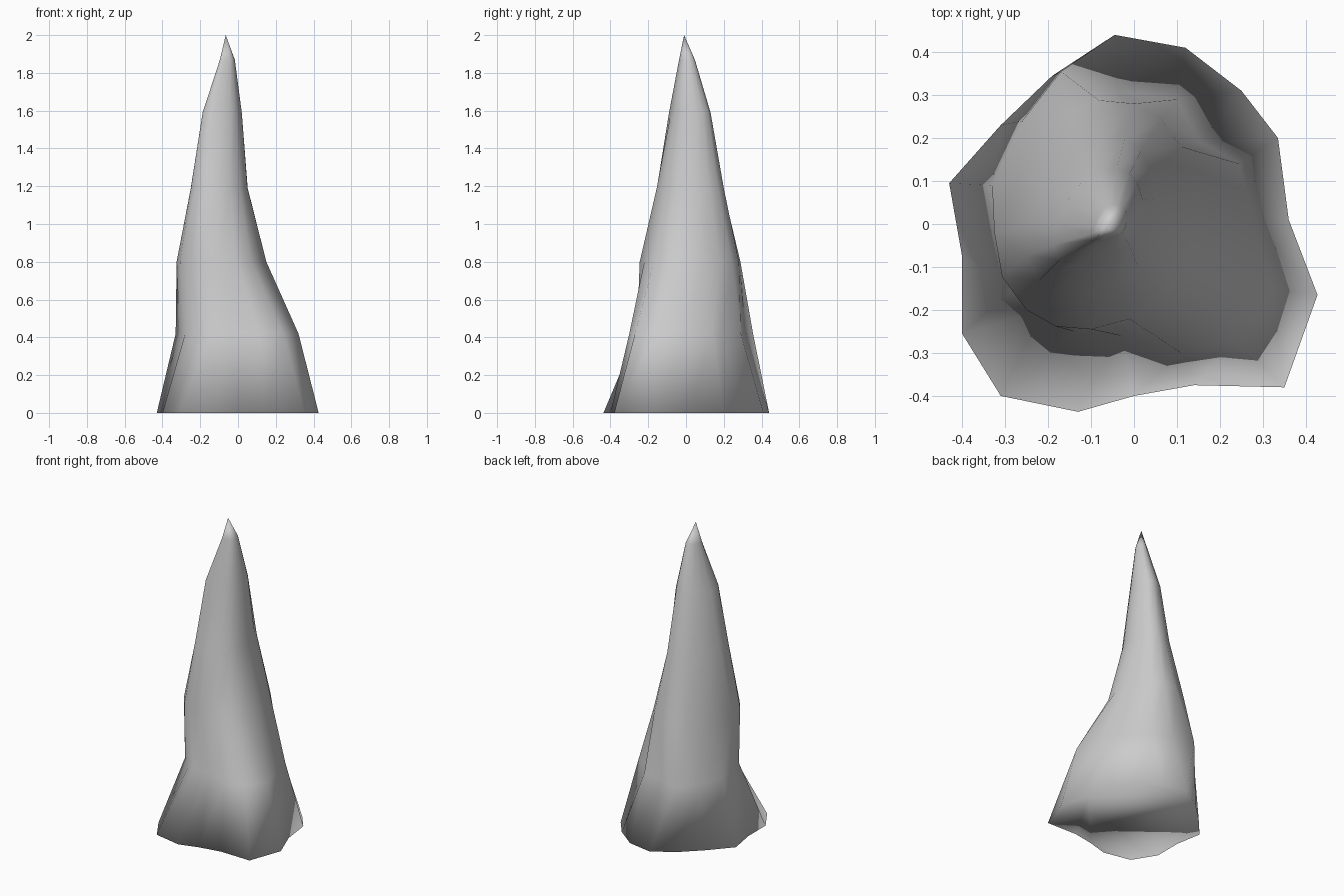
import bpy, bmesh
from mathutils import Vector

if "Cube" in bpy.data.objects:
    bpy.data.objects.remove(bpy.data.objects["Cube"])

TIP = Vector((-0.065, -0.01, 2.0))

# Outlines run counter-clockwise, starting at the +x side
rim = [(.36, .01), (.335, .2), (.25, .31), (.12, .41), (-.045, .44), (-.19, .345),
       (-.31, .23), (-.43, .095), (-.4, -.075), (-.4, -.255), (-.31, -.4),
       (-.13, -.437), (0, -.4), (.14, -.375), (.35, -.38), (.427, -.165)]
skirt = [(.28, 0), (.245, .14), (.155, .19), (.1, .29), (-.04, .31), (-.17, .355),
         (-.26, .24), (-.33, .09), (-.31, -.04), (-.28, -.15), (-.21, -.2),
         (-.14, -.25), (-.03, -.26), (.11, -.3), (.24, -.27), (.32, -.15)]
waist = [(.15, 0), (.11, .18), (0, .28), (-.17, .25),
         (-.325, -.02), (-.25, -.2), (-.1, -.245), (.07, -.17)]
neck = [(.05, 0), (.04, .12), (-.02, .2), (-.14, .16),
        (-.25, 0), (-.22, -.13), (-.1, -.155), (.01, -.1)]
upper = [(.02, .02), (.01, .09), (-.04, .13), (-.12, .1),
         (-.18, 0), (-.175, -.085), (-.08, -.08), (-.01, -.05)]


def densify(pts):
    """Double a closed outline with rounded in-between points."""
    p = [Vector(q) for q in pts]
    n = len(p)
    out = []
    for i in range(n):
        a, b, c, d = p[i - 1], p[i], p[(i + 1) % n], p[(i + 2) % n]
        out += [b, (9 * (b + c) - a - d) / 16]
    return out


upper = densify(upper)
collar = [Vector((-.055, .005)) + (p - Vector((-.08, .02))) * 0.38 for p in upper]
levels = [(0, rim), (.42, skirt), (.8, densify(waist)), (1.19, densify(neck)),
          (1.59, upper), (1.87, collar)]

# Rock spike: stacked outlines closed by a point and a flat base
bm = bmesh.new()
rings = [[bm.verts.new((p[0], p[1], z)) for p in pts] for z, pts in levels]
for lo, hi in zip(rings, rings[1:]):
    for i in range(16):
        j = (i + 1) % 16
        bm.faces.new((lo[i], lo[j], hi[j], hi[i]))
tip = bm.verts.new(TIP)
for i in range(16):
    bm.faces.new((rings[-1][i], rings[-1][(i + 1) % 16], tip))
bm.faces.new(rings[0][::-1])
for f in bm.faces:
    f.smooth = True

mesh = bpy.data.meshes.new("rock_spike")
bm.to_mesh(mesh)
bm.free()
bpy.context.collection.objects.link(bpy.data.objects.new("rock_spike", mesh))
